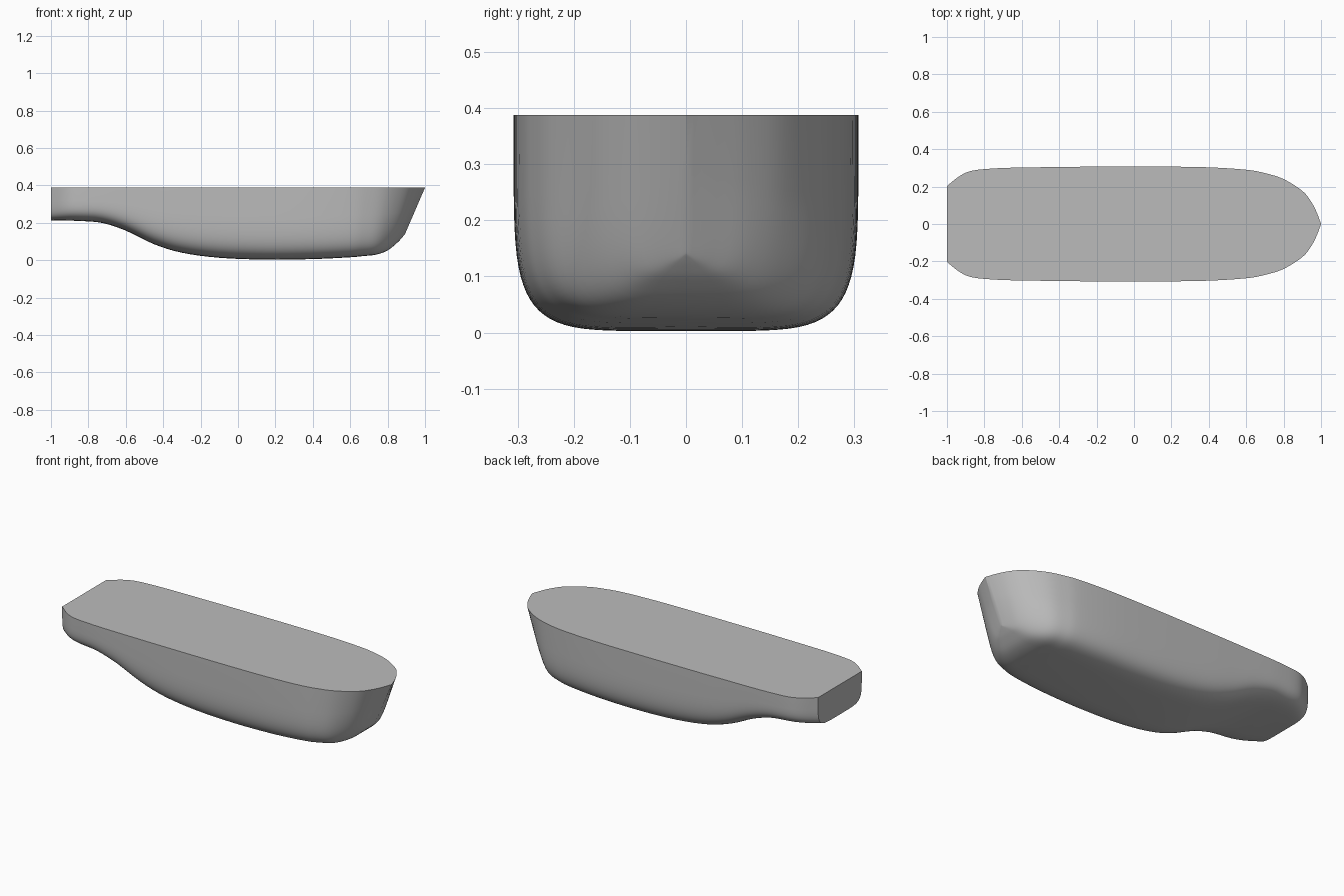
import bpy
import bmesh
import math
from mathutils import Vector

cube = bpy.data.objects.get("Cube")
if cube:
    bpy.data.objects.remove(cube, do_unlink=True)

DECK_Z = 0.388
FULLNESS = 5.5    # squareness of the hull sections
SEGMENTS = 40     # points around a section
STEPS = 4         # rings between stations

# Stations from transom to stem: deck x, half width, keel x, keel z
STATIONS = [Vector(s) for s in (
    (-1.0, 0.203, -1.0, 0.212),
    (-0.93, 0.258, -0.93, 0.212),
    (-0.86, 0.286, -0.86, 0.21),
    (-0.73, 0.298, -0.73, 0.2),
    (-0.6, 0.302, -0.6, 0.158),
    (-0.45, 0.304, -0.45, 0.086),
    (-0.3, 0.306, -0.3, 0.04),
    (-0.1, 0.307, -0.1, 0.013),
    (0.15, 0.307, 0.15, 0.003),
    (0.4, 0.303, 0.4, 0.006),
    (0.6, 0.29, 0.59, 0.015),
    (0.7, 0.272, 0.67, 0.022),
    (0.8, 0.24, 0.74, 0.03),
    (0.9, 0.177, 0.80, 0.052),
    (0.95, 0.115, 0.85, 0.092),
    (0.98, 0.055, 0.875, 0.118),
    (1.0, 0.0, 0.893, 0.14),
)]


def smooth_stations(points):
    """Interpolate the stations with a smooth spline."""
    padded = [2 * points[0] - points[1]] + points + [2 * points[-1] - points[-2]]
    result = []
    for a, b, c, d in zip(padded, padded[1:], padded[2:], padded[3:]):
        for i in range(STEPS):
            t = i / STEPS
            result.append(0.5 * (2 * b + (c - a) * t + (2 * a - 5 * b + 4 * c - d) * t**2
                                 + (3 * b - a - 3 * c + d) * t**3))
    return result + [points[-1]]


def section(station):
    """Rounded box section from one deck edge, under the keel, to the other."""
    deck_x, width, keel_x, keel_z = station
    ring = []
    for i in range(SEGMENTS + 1):
        angle = math.pi * i / SEGMENTS
        side = math.copysign(abs(math.cos(angle)) ** (2 / FULLNESS), math.cos(angle))
        depth = abs(math.sin(angle)) ** (2 / FULLNESS)
        if i in (0, SEGMENTS):
            depth = 0
        if i == SEGMENTS // 2:
            side = 0
        ring.append((deck_x + (keel_x - deck_x) * depth, width * side,
                     DECK_Z + (keel_z - DECK_Z) * depth))
    return ring


# Hull skin, flat deck and transom
bm = bmesh.new()
rings = [[bm.verts.new(p) for p in section(s)] for s in smooth_stations(STATIONS)]
for r, s in zip(rings, rings[1:]):
    for i in range(len(r)):
        j = (i + 1) % len(r)
        bm.faces.new((r[i], r[j], s[j], s[i]))
bm.faces.new(rings[0])
bmesh.ops.remove_doubles(bm, verts=bm.verts, dist=0.0005)
bmesh.ops.recalc_face_normals(bm, faces=bm.faces)
mesh = bpy.data.meshes.new("hull")
bm.to_mesh(mesh)
bm.free()

# Plain grey material
grey = bpy.data.materials.new("light_grey")
grey.use_nodes = True
colour = (0.5, 0.5, 0.5, 1.0)
grey.diffuse_color = colour
grey.node_tree.nodes["Principled BSDF"].inputs["Base Color"].default_value = colour
mesh.materials.append(grey)

hull = bpy.data.objects.new("hull", mesh)
bpy.context.collection.objects.link(hull)
bpy.ops.object.select_all(action="DESELECT")
hull.select_set(True)
bpy.context.view_layer.objects.active = hull
bpy.ops.object.shade_smooth_by_angle(angle=math.radians(30))
